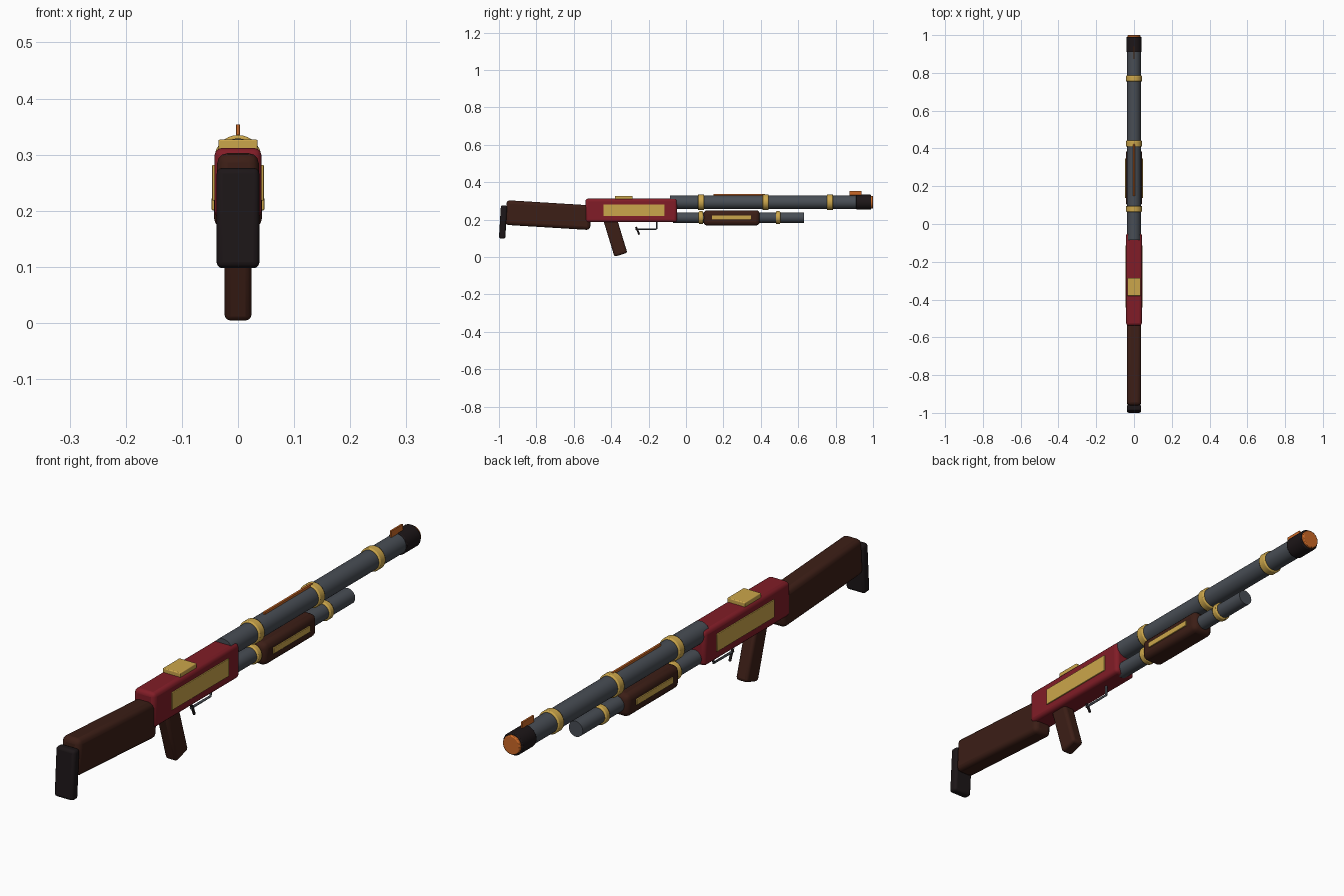
import bpy, math
from math import radians

if "Cube" in bpy.data.objects:
    bpy.data.objects.remove(bpy.data.objects["Cube"])


def material(name, rgb):
    m = bpy.data.materials.new(name)
    m.diffuse_color = (*rgb, 1)
    m.use_nodes = True
    m.node_tree.nodes["Principled BSDF"].inputs["Base Color"].default_value = m.diffuse_color
    return m


STEEL = material("blued_steel", (0.065, 0.075, 0.09))
GOLD = material("brass", (0.6, 0.38, 0.07))
RED = material("red_lacquer", (0.22, 0.012, 0.02))
WOOD = material("dark_wood", (0.045, 0.013, 0.008))
BLACK = material("black_rubber", (0.012, 0.008, 0.009))
ORANGE = material("orange", (0.6, 0.14, 0.02))


def finish(name, mat, bevel, segments=3):
    ob = bpy.context.object
    ob.name = name
    ob.data.materials.append(mat)
    if bevel:
        b = ob.modifiers.new("bevel", 'BEVEL')
        b.width, b.segments, b.limit_method = bevel, segments, 'ANGLE'
    bpy.ops.object.shade_smooth_by_angle(angle=radians(35))
    return ob


def box(name, y, z, size, mat, bevel=0.0, tilt=0.0, x=0.0):
    bpy.ops.mesh.primitive_cube_add(size=1, location=(x, y, z))
    bpy.context.object.scale = size
    bpy.ops.object.transform_apply(location=False, rotation=False, scale=True)
    bpy.context.object.rotation_euler.x = radians(tilt)
    return finish(name, mat, bevel)


def tube(name, y0, y1, z, r, mat, bevel=0.0):
    bpy.ops.mesh.primitive_cylinder_add(vertices=32, radius=r, depth=y1 - y0,
                                        location=(0, (y0 + y1) / 2, z),
                                        rotation=(radians(90), 0, 0))
    return finish(name, mat, bevel, 2)


def rod(name, points, r, mat):
    cu = bpy.data.curves.new(name, 'CURVE')
    cu.dimensions, cu.bevel_depth, cu.bevel_resolution = '3D', r, 2
    cu.use_fill_caps = True
    sp = cu.splines.new('POLY')
    sp.points.add(len(points) - 1)
    for p, (y, z) in zip(sp.points, points):
        p.co = (0, y, z, 1)
    cu.materials.append(mat)
    bpy.context.collection.objects.link(bpy.data.objects.new(name, cu))


# Stock, butt pad and grip
box("stock", -0.736, 0.224, (0.074, 0.455, 0.132), WOOD, 0.018, -3.5)
box("butt_pad", -0.978, 0.187, (0.076, 0.034, 0.178), BLACK, 0.01, -3.5)
box("grip", -0.378, 0.11, (0.048, 0.072, 0.205), WOOD, 0.011, 17)

# Receiver with brass plates
box("receiver", -0.293, 0.249, (0.084, 0.49, 0.126), RED, 0.014)
box("top_plate", -0.333, 0.318, (0.07, 0.095, 0.018), GOLD, 0.003)
for side, s in (("left", -1), ("right", 1)):
    box("side_plate_" + side, -0.278, 0.25, (0.008, 0.326, 0.064), GOLD, 0.002, x=s * 0.042)
    box("forend_inlay_" + side, 0.243, 0.212, (0.008, 0.21, 0.022), GOLD, 0.002, x=s * 0.043)

# Barrel, muzzle and sights
BZ, MZ = 0.293, 0.211
tube("barrel", -0.085, 0.95, BZ, 0.036, STEEL)
for i, y in enumerate((0.08, 0.425, 0.77)):
    tube(f"barrel_band_{i}", y - 0.016, y + 0.016, BZ, 0.042, GOLD, 0.004)
tube("muzzle_cap", 0.91, 0.99, BZ, 0.04, BLACK, 0.003)
tube("muzzle_plug", 0.975, 1.0, BZ, 0.034, ORANGE, 0.003)
box("front_sight", 0.906, 0.342, (0.007, 0.066, 0.024), ORANGE, 0.001)
box("sight_rib", 0.285, 0.331, (0.008, 0.275, 0.012), ORANGE, 0.001)

# Magazine tube and sliding forend
tube("magazine_tube", -0.07, 0.63, MZ, 0.028, STEEL)
for i, y in enumerate((0.08, 0.492)):
    tube(f"magazine_band_{i}", y - 0.012, y + 0.012, MZ, 0.034, GOLD, 0.004)
box("forend", 0.244, 0.209, (0.086, 0.3, 0.082), WOOD, 0.02)

# Trigger and guard
rod("trigger_guard", [(-0.157, 0.19), (-0.157, 0.149), (-0.27, 0.149)], 0.0045, STEEL)
rod("trigger", [(-0.268, 0.16), (-0.258, 0.14), (-0.25, 0.12)], 0.005, BLACK)
